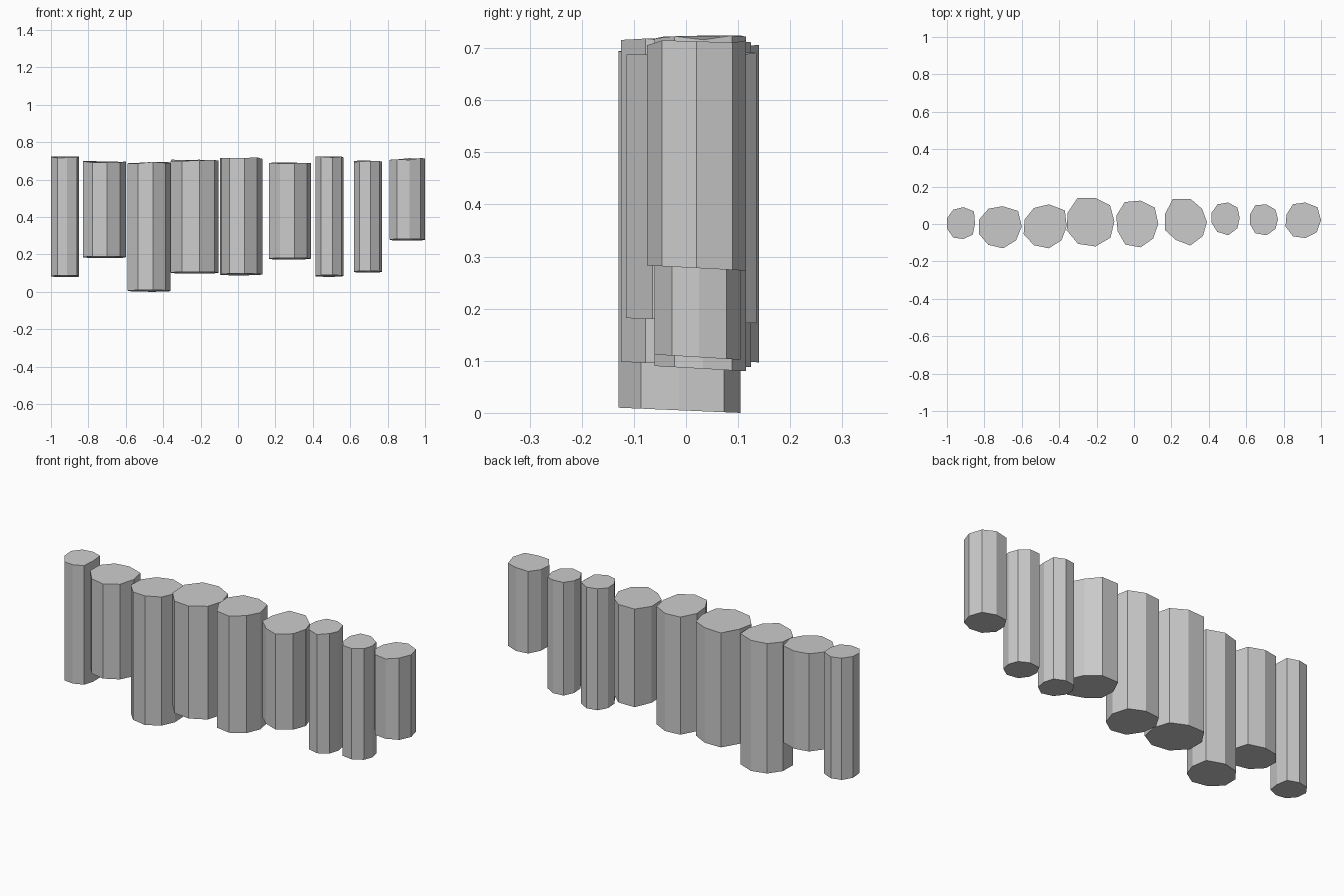
import bpy, bmesh, math, random

random.seed(4)
SIDES = 9

# per column: x0, x1, y0, y1, z0, z1, then relative corner radii, counter-clockwise from +x
COLUMNS = [
    (-1.00, -0.85, -0.08, 0.09, 0.078, 0.725, 14, 17, 15, 14.5, 14.3, 14, 14.5, 14, 15.5),
    (-0.83, -0.60, -0.13, 0.095, 0.18, 0.70, 21.5, 23.5, 20, 20, 20, 20.5, 20.5, 21.5, 21),
    (-0.59, -0.36, -0.13, 0.105, 0.0, 0.695, 20, 24, 21.5, 20.5, 20, 21, 20.5, 21, 20),
    (-0.36, -0.105, -0.12, 0.14, 0.097, 0.708, 22.5, 24, 23, 26, 24, 25, 25, 24.5, 24.5),
    (-0.095, 0.13, -0.125, 0.125, 0.088, 0.72, 22, 24, 22.5, 24, 22, 20.5, 23, 23, 22),
    (0.165, 0.39, -0.115, 0.135, 0.172, 0.692, 20, 20, 23, 26, 22, 22, 20, 23, 21),
    (0.415, 0.565, -0.06, 0.115, 0.08, 0.726, 14, 15.5, 15, 15, 14, 14, 15.5, 17, 15.5),
    (0.62, 0.77, -0.06, 0.105, 0.102, 0.702, 14, 15, 15, 16, 14, 14, 16, 16, 15),
    (0.81, 1.00, -0.075, 0.115, 0.273, 0.715, 18, 19, 17, 17.5, 16, 17, 17.5, 17, 18),
]


def fit(values, low, high):
    """Scale values so that they span low..high."""
    a, b = min(values), max(values)
    return [low + (v - a) / (b - a) * (high - low) for v in values]


def stone_column(name, x0, x1, y0, y1, z0, z1, *radii):
    angles = [2 * math.pi * i / SIDES for i in range(SIDES)]
    xs = fit([r * math.cos(a) for r, a in zip(radii, angles)], x0, x1)
    ys = fit([r * math.sin(a) for r, a in zip(radii, angles)], y0, y1)
    bm = bmesh.new()
    # underside rises slightly to the front, top is gently uneven
    lower = [bm.verts.new((x, y, z0 + 0.010 * (y1 - y) / (y1 - y0)))
             for x, y in zip(xs, ys)]
    upper = [bm.verts.new((x, y, z1 - random.uniform(0, 0.010)))
             for x, y in zip(xs, ys)]
    bm.faces.new(lower[::-1])
    bm.faces.new(upper)
    for i in range(SIDES):
        j = (i + 1) % SIDES
        bm.faces.new((lower[i], lower[j], upper[j], upper[i]))
    mesh = bpy.data.meshes.new(name)
    bm.to_mesh(mesh)
    bm.free()
    obj = bpy.data.objects.new(name, mesh)
    bpy.context.collection.objects.link(obj)


# row of rough stone columns
for n, column in enumerate(COLUMNS, 1):
    stone_column(f"stone_column_{n}", *column)
